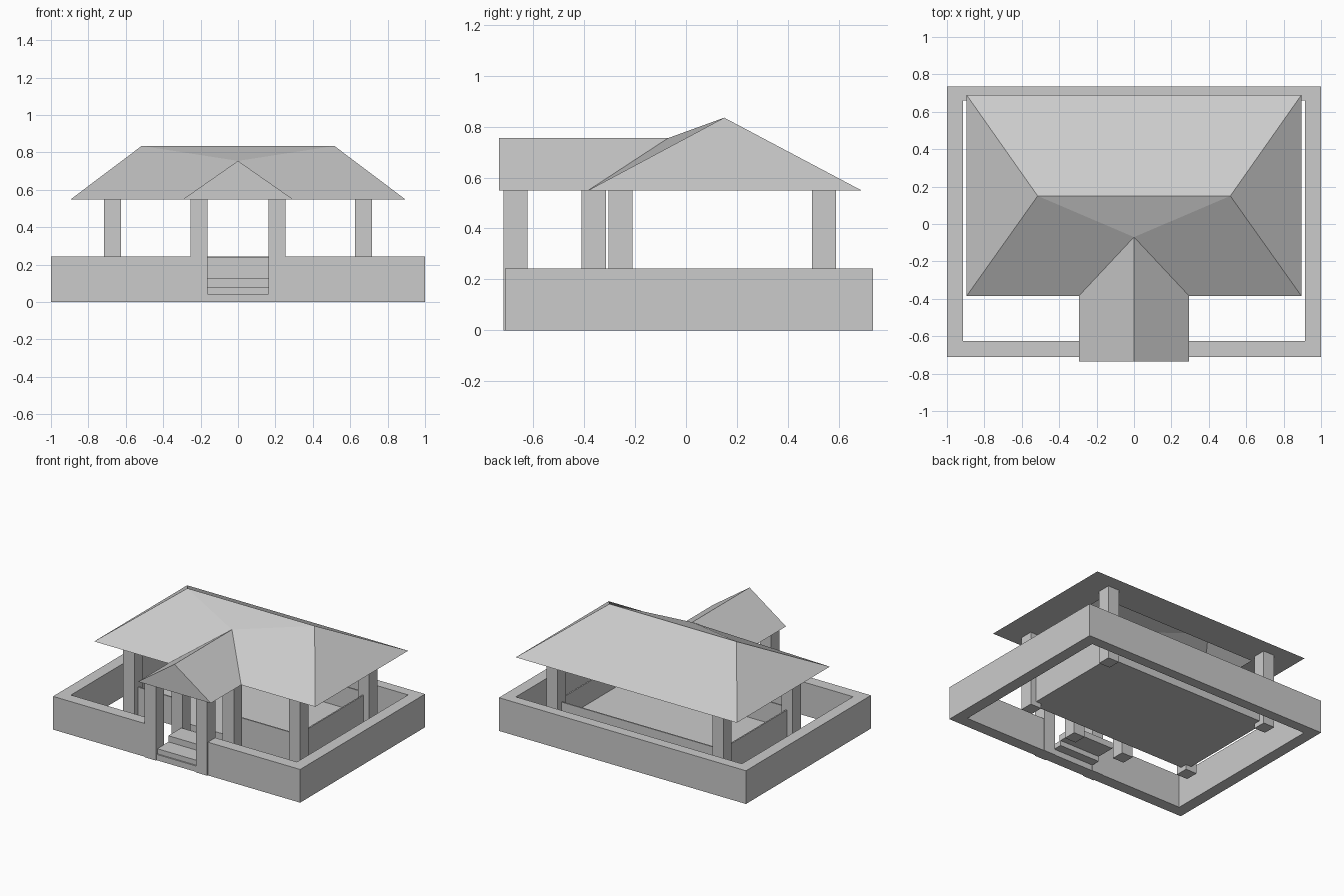
import bpy, bmesh

if "Cube" in bpy.data.objects:
    bpy.data.objects.remove(bpy.data.objects["Cube"])


def mesh_object(name, verts, faces):
    mesh = bpy.data.meshes.new(name)
    mesh.from_pydata(verts, [], faces)
    mesh.update()
    obj = bpy.data.objects.new(name, mesh)
    bpy.context.collection.objects.link(obj)
    return obj


def box(name, x, y, z):
    """Axis-aligned box from (min, max) ranges."""
    verts = [(a, b, c) for a in x for b in y for c in z]
    faces = [(0, 1, 3, 2), (4, 6, 7, 5), (0, 4, 5, 1),
             (2, 3, 7, 6), (0, 2, 6, 4), (1, 5, 7, 3)]
    return mesh_object(name, verts, faces)


def extruded(name, outline, height):
    """Vertical prism standing on the ground."""
    obj = mesh_object(name, [(x, y, 0) for x, y in outline], [range(len(outline))])
    bm = bmesh.new()
    bm.from_mesh(obj.data)
    top = bmesh.ops.extrude_face_region(bm, geom=bm.faces[:], use_keep_orig=True)["geom"]
    bmesh.ops.translate(bm, vec=(0, 0, height),
                        verts=[v for v in top if isinstance(v, bmesh.types.BMVert)])
    bmesh.ops.recalc_face_normals(bm, faces=bm.faces[:])
    bm.to_mesh(obj.data)
    bm.free()
    return obj


# Low perimeter wall: U-shaped outline with a gap and a sill at the entrance
half = [(0.165, -0.71), (1, -0.71), (1, 0.735)]
inner = [(0.915, 0.66), (0.915, -0.625), (0.165, -0.625)]
extruded("perimeter_wall", half + [(-x, y) for x, y in reversed(half)]
         + [(-x, y) for x, y in reversed(inner)] + inner, 0.243)
box("entrance_sill", (-0.165, 0.165), (-0.71, -0.625), (0, 0.043))

# Sunken floor with a thin low railing wall between the posts, and entrance steps
box("floor", (-0.67, 0.67), (-0.26, 0.545), (0.035, 0.08))
RAIL = (0.08, 0.238)
box("back_rail", (-0.67, 0.67), (0.535, 0.545), RAIL)
for side, s in (("left", -1), ("right", 1)):
    box(side + "_rail", sorted((s * 0.66, s * 0.67)), (-0.26, 0.545), RAIL)
    box("front_rail_" + side, sorted((s * 0.21, s * 0.67)), (-0.26, -0.25), RAIL)
box("lower_step", (-0.165, 0.165), (-0.70, -0.56), (0.043, 0.08))
box("upper_step", (-0.165, 0.165), (-0.57, -0.42), (0.08, 0.125))

# Square posts, mirrored left and right
EAVE = 0.549
posts = {"back_post": ((0.626, 0.716), (0.495, 0.59)),
         "front_post": ((0.626, 0.716), (-0.305, -0.21)),
         "porch_inner_post": ((0.162, 0.253), (-0.41, -0.315)),
         "porch_outer_post": ((0.162, 0.253), (-0.717, -0.622))}
for name, (x, y) in posts.items():
    box(name + "_right", x, y, (0, EAVE))
    box(name + "_left", (-x[1], -x[0]), y, (0, EAVE))

# Hipped roof, its front slope rising to meet the porch ridge
RIDGE, PORCH_RIDGE = 0.835, 0.755
mesh_object("main_roof",
            [(-0.895, -0.385, EAVE), (0.895, -0.385, EAVE),
             (0.895, 0.69, EAVE), (-0.895, 0.69, EAVE),
             (-0.515, 0.15, RIDGE), (0.515, 0.15, RIDGE),
             (0, -0.07, PORCH_RIDGE), (-0.295, -0.385, EAVE), (0.295, -0.385, EAVE)],
            [(2, 3, 4, 5), (3, 0, 4), (1, 2, 5), (4, 6, 5),
             (0, 7, 6, 4), (8, 1, 5, 6)])

# Gabled porch roof with a closed front and underside
mesh_object("porch_roof",
            [(-0.295, -0.735, EAVE), (0.295, -0.735, EAVE), (0, -0.735, PORCH_RIDGE),
             (-0.295, -0.385, EAVE), (0.295, -0.385, EAVE), (0, -0.07, PORCH_RIDGE)],
            [(0, 1, 2), (0, 2, 5, 3), (1, 4, 5, 2), (0, 3, 4, 1)])

# Flat soffit under the eaves, open in the middle
outer = [(0.895, -0.385), (0.895, 0.69), (-0.895, 0.69), (-0.895, -0.385)]
hole = [(0.645, -0.14), (0.645, 0.44), (-0.645, 0.44), (-0.645, -0.14)]
mesh_object("eaves_soffit", [(x, y, EAVE) for x, y in outer + hole],
            [(i, i + 4, (i + 1) % 4 + 4, (i + 1) % 4) for i in range(4)])
